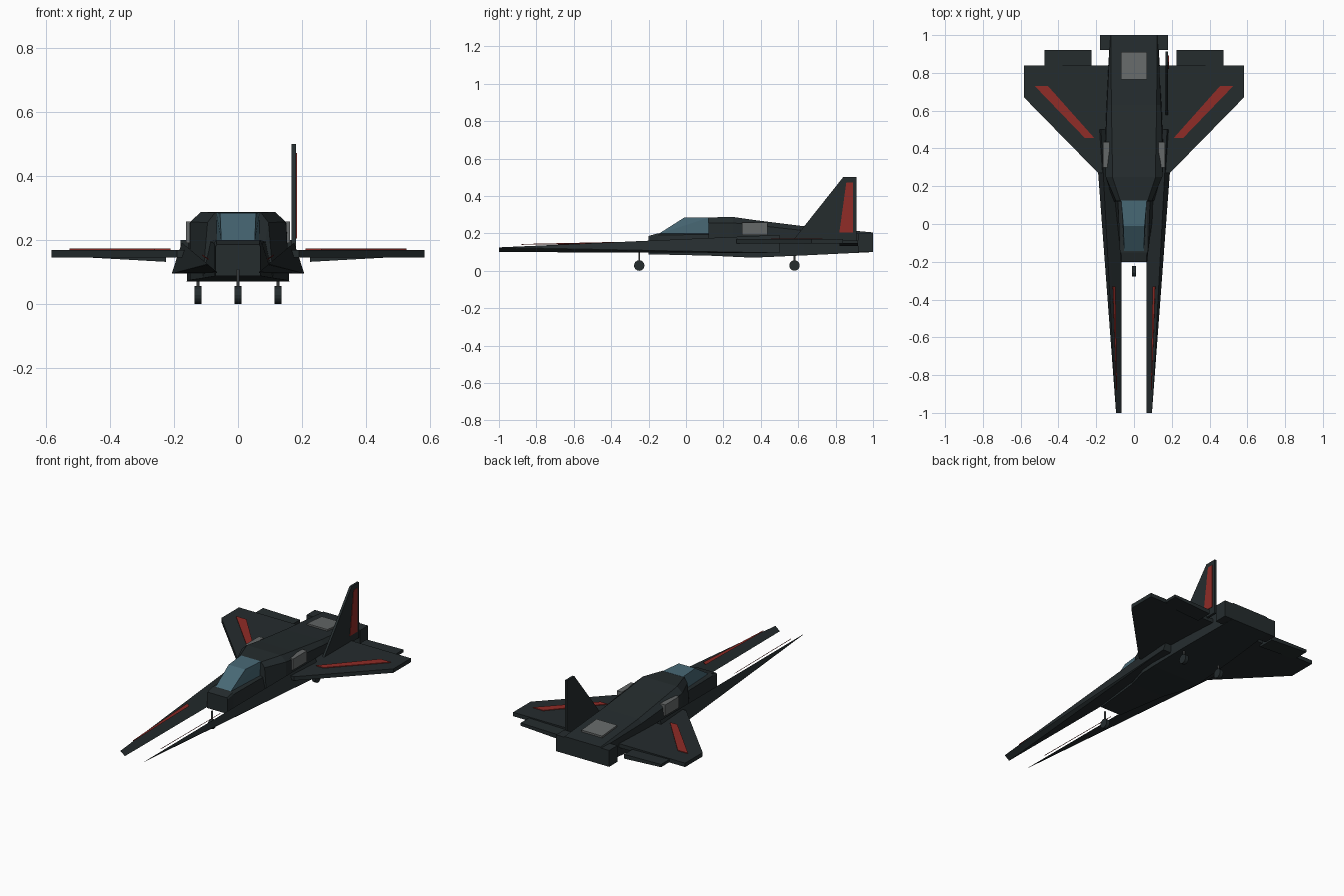
import bpy, bmesh, math

if "Cube" in bpy.data.objects:
    bpy.data.objects.remove(bpy.data.objects["Cube"])


def material(name, r, g, b):
    m = bpy.data.materials.new(name)
    m.diffuse_color = (r, g, b, 1)
    m.use_nodes = True
    m.node_tree.nodes["Principled BSDF"].inputs["Base Color"].default_value = m.diffuse_color
    return m


DARK = material("dark_hull", 0.018, 0.025, 0.027)
RED = material("red_trim", 0.28, 0.025, 0.02)
GLASS = material("canopy_glass", 0.065, 0.14, 0.18)
GREY = material("grey_panel", 0.13, 0.14, 0.14)


def finish(name, bm, mat):
    bmesh.ops.recalc_face_normals(bm, faces=bm.faces)
    me = bpy.data.meshes.new(name)
    bm.to_mesh(me)
    bm.free()
    me.materials.append(mat)
    ob = bpy.data.objects.new(name, me)
    bpy.context.collection.objects.link(ob)
    return ob


def hull(name, pts, mat):
    """Convex solid through a few corner points."""
    bm = bmesh.new()
    vs = [bm.verts.new(p) for p in pts]
    bmesh.ops.convex_hull(bm, input=vs)
    bmesh.ops.dissolve_limit(bm, angle_limit=0.01, verts=bm.verts, edges=bm.edges)
    return finish(name, bm, mat)


def plate(name, outline, z0, z1, mat):
    return hull(name, [(x, y, z) for x, y in outline for z in (z0, z1)], mat)


def upright(name, outline, x0, x1, mat):
    return hull(name, [(x, y, z) for y, z in outline for x in (x0, x1)], mat)


def box(name, x0, x1, y0, y1, z0, z1, mat):
    return plate(name, [(x0, y0), (x1, y0), (x1, y1), (x0, y1)], z0, z1, mat)


def cylinder(name, r, depth, loc, axis, sides, mat):
    rot = (0, math.pi / 2, 0) if axis == 'X' else (0, 0, 0)
    bpy.ops.mesh.primitive_cylinder_add(vertices=sides, radius=r, depth=depth,
                                        location=loc, rotation=rot)
    ob = bpy.context.object
    ob.name = name
    ob.data.materials.append(mat)


# Fuselage: lofted rings (y, top half width, top z, shoulder, shoulder z, bottom, bottom z)
sections = [
    (-0.20, 0.066, 0.186, 0.070, 0.178, 0.070, 0.088),
    (-0.15, 0.068, 0.200, 0.075, 0.190, 0.075, 0.087),
    (0.119, 0.070, 0.200, 0.085, 0.195, 0.110, 0.081),
    (0.121, 0.072, 0.285, 0.095, 0.255, 0.110, 0.081),
    (0.25, 0.115, 0.288, 0.150, 0.256, 0.150, 0.075),
    (0.36, 0.115, 0.272, 0.152, 0.245, 0.160, 0.070),
    (0.63, 0.120, 0.238, 0.143, 0.215, 0.150, 0.082),
    (1.00, 0.122, 0.205, 0.126, 0.195, 0.126, 0.100),
]
bm = bmesh.new()
rings = []
for y, wt, zt, ws, zs, wb, zb in sections:
    half = [(wt, zt), (ws, zs), (wb, zb)]
    ring = half + [(-x, z) for x, z in reversed(half)]
    rings.append([bm.verts.new((x, y, z)) for x, z in ring])
for a, b in zip(rings, rings[1:]):
    for i in range(6):
        j = (i + 1) % 6
        bm.faces.new((a[i], a[j], b[j], b[i]))
bm.faces.new(rings[0])
bm.faces.new(rings[-1])
finish("fuselage", bm, DARK)

# Canopy
hull("canopy", [(s * x, y, z) for s in (-1, 1) for x, y, z in (
    (0.052, -0.15, 0.195), (0.066, 0.125, 0.195),
    (0.056, -0.01, 0.284), (0.068, 0.125, 0.286))], GLASS)

# Engine block and top vent
box("engine_block", -0.18, 0.18, 0.92, 1.0, 0.10, 0.20, DARK)
upright("top_vent", [(0.765, 0.20), (0.91, 0.19), (0.91, 0.224), (0.765, 0.236)],
        -0.07, 0.07, GREY)

for s, side in ((-1, "left"), (1, "right")):
    def mir(pts):
        return [(s * p[0],) + tuple(p[1:]) for p in pts]

    # Nose prong: thin slanted tip growing into a triangular root
    hull(side + "_prong", mir([
        (0.065, -1, 0.10), (0.095, -1, 0.125), (0.094, -1, 0.122),
        (0.065, 0.5, 0.095), (0.175, 0.5, 0.192), (0.207, 0.5, 0.095)]), DARK)
    # Thin trim strip above the prong's inner face
    hull(side + "_prong_stripe", mir([
        (0.090, -0.88, 0.140), (0.094, -0.88, 0.143), (0.094, -0.88, 0.139),
        (0.098, -0.33, 0.142), (0.112, -0.33, 0.155), (0.113, -0.33, 0.152)]), RED)
    # Wing, flap and wing stripe
    plate(side + "_wing", mir([(0.10, 0.27), (0.19, 0.27), (0.582, 0.67),
                               (0.582, 0.84), (0.10, 0.84)]), 0.145, 0.169, DARK)
    hull(side + "_flap", mir([(x, y, z) for y in (0.82, 0.92) for x, z in (
        (0.225, 0.132), (0.345, 0.146), (0.475, 0.146),
        (0.225, 0.158), (0.475, 0.163))]), DARK)
    plate(side + "_wing_stripe", mir([(0.525, 0.73), (0.455, 0.73),
                                      (0.21, 0.455), (0.26, 0.455)]), 0.165, 0.173, RED)
    # Side panel and main wheel
    plate(side + "_side_panel", mir([(0.13, 0.30), (0.163, 0.30),
                                     (0.163, 0.435), (0.13, 0.435)]), 0.19, 0.258, GREY)
    cylinder(side + "_main_wheel", 0.028, 0.022, (s * 0.125, 0.58, 0.028), 'X', 16, DARK)
    cylinder(side + "_main_strut", 0.005, 0.07, (s * 0.125, 0.58, 0.065), 'Z', 8, GREY)

# Single tail fin on the right, with trim on its outer face
upright("tail_fin", [(0.57, 0.16), (0.84, 0.50), (0.912, 0.50), (0.912, 0.16)],
        0.167, 0.181, DARK)
upright("fin_stripe", [(0.82, 0.205), (0.857, 0.472), (0.892, 0.472), (0.892, 0.205)],
        0.175, 0.184, RED)

# Nose gear
cylinder("nose_wheel", 0.028, 0.022, (0, -0.25, 0.028), 'X', 16, DARK)
cylinder("nose_strut", 0.005, 0.08, (0, -0.25, 0.068), 'Z', 8, GREY)
